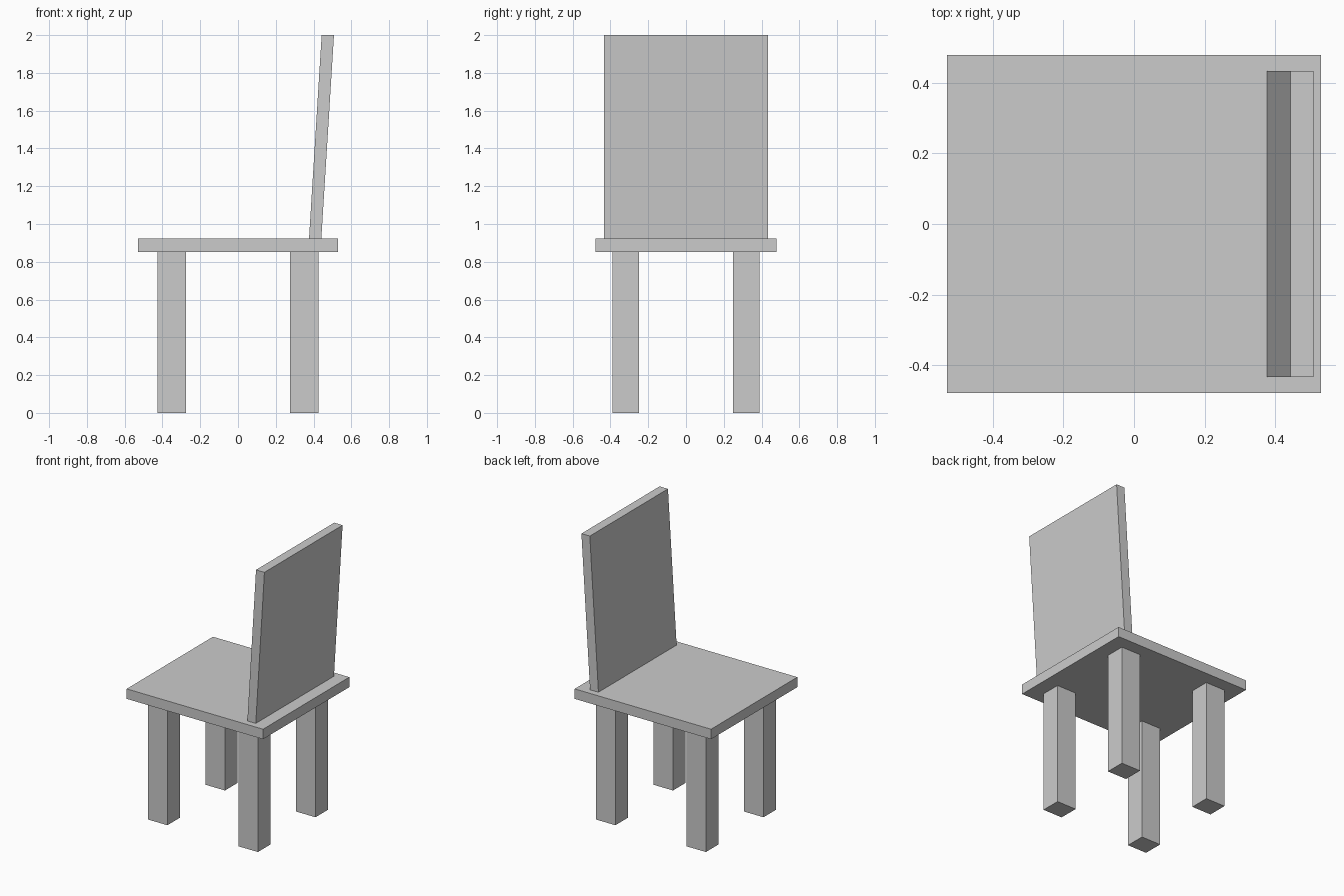
import bpy, bmesh

if "Cube" in bpy.data.objects:
    bpy.data.objects.remove(bpy.data.objects["Cube"])


def block(name, x, y, z, lean=0.0):
    """Box from (min, max) ranges; lean shifts the top along x."""
    bm = bmesh.new()
    bmesh.ops.create_cube(bm, size=1)
    for v in bm.verts:
        top = v.co.z > 0
        v.co.x = x[v.co.x > 0] + (lean if top else 0)
        v.co.y = y[v.co.y > 0]
        v.co.z = z[top]
    mesh = bpy.data.meshes.new(name)
    bm.to_mesh(mesh)
    bm.free()
    obj = bpy.data.objects.new(name, mesh)
    bpy.context.collection.objects.link(obj)
    return obj


LEG_TOP, SEAT_TOP = 0.853, 0.923

# Seat slab
block("seat", (-0.529, 0.529), (-0.478, 0.478), (0, 0.07)).location.z = LEG_TOP

# Backrest, leaning outwards at the +x side
block("backrest", (0.376, 0.441), (-0.433, 0.433), (SEAT_TOP, 2.0), lean=0.067)

# Four square legs
for x_name, sx in (("left", -1), ("right", 1)):
    for y_name, sy in (("front", -1), ("back", 1)):
        leg = block(f"{y_name}_{x_name}_leg", (-0.075, 0.075), (-0.069, 0.069), (0, LEG_TOP))
        leg.location = (sx * 0.351, sy * 0.319, 0)
